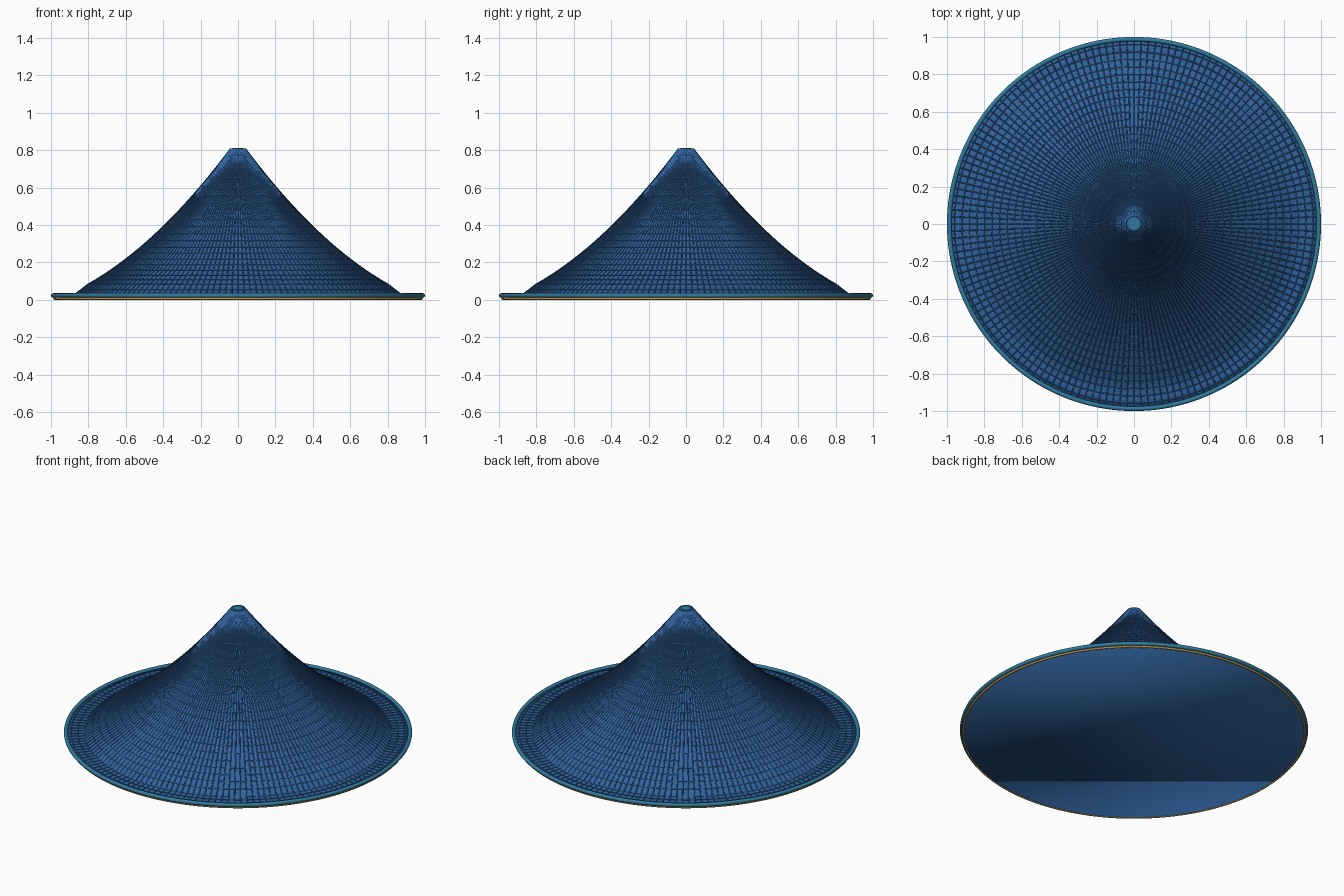
import bpy
import bmesh
import math

if "Cube" in bpy.data.objects:
    bpy.data.objects.remove(bpy.data.objects["Cube"], do_unlink=True)

RIBS = 160


def material(name, rgb):
    mat = bpy.data.materials.new(name)
    mat.use_nodes = True
    mat.diffuse_color = (*rgb, 1)
    mat.node_tree.nodes["Principled BSDF"].inputs["Base Color"].default_value = (*rgb, 1)
    return mat


BLUE = material("woven blue", (0.03, 0.125, 0.34))
TEAL = material("rim teal", (0.03, 0.2, 0.35))
GOLD = material("gold trim", (0.6, 0.33, 0.07))


def height(r):
    """Flared crown, a short step, then a flat brim."""
    if r <= 0.8:
        t = r - 0.04
        return 0.807 - 1.34 * t + 0.51 * t * t
    return max(0.022, 0.083 - 0.75 * (r - 0.8))


def around(r, z, count=RIBS):
    steps = [math.tau * i / count for i in range(count)]
    return [(r * math.cos(a), r * math.sin(a), z) for a in steps]


def strands(name, paths, radius, cyclic):
    """Thin tubes along many paths, joined as one mesh."""
    curve = bpy.data.curves.new(name, "CURVE")
    curve.dimensions = "3D"
    curve.bevel_depth = radius
    curve.bevel_resolution = 0
    for path in paths:
        spline = curve.splines.new("POLY")
        spline.points.add(len(path) - 1)
        for point, co in zip(spline.points, path):
            point.co = (*co, 1)
        spline.use_cyclic_u = cyclic
    curve.materials.append(BLUE)
    obj = bpy.data.objects.new(name, curve)
    bpy.context.collection.objects.link(obj)
    bpy.ops.object.select_all(action="DESELECT")
    obj.select_set(True)
    bpy.context.view_layer.objects.active = obj
    bpy.ops.object.convert(target="MESH")


def ring(name, major, minor, z, mat):
    bpy.ops.mesh.primitive_torus_add(major_radius=major, minor_radius=minor,
                                     major_segments=RIBS, minor_segments=12,
                                     location=(0, 0, z))
    obj = bpy.context.object
    obj.name = name
    obj.data.materials.append(mat)
    bpy.ops.object.shade_smooth()


# Body: lathed shell with closed top and base
radii = [0.04 + 0.038 * i for i in range(21)] + [0.88, 0.93, 0.985]
profile = [(0.985, 0.004)] + [(r, height(r)) for r in reversed(radii)]
bm = bmesh.new()
loops = [[bm.verts.new(co) for co in around(r, z)] for r, z in profile]
for low, high in zip(loops, loops[1:]):
    for i in range(RIBS):
        j = (i + 1) % RIBS
        bm.faces.new((low[i], low[j], high[j], high[i]))
bm.faces.new(list(reversed(loops[0])))
bm.faces.new(loops[-1])
for face in bm.faces:
    face.smooth = True
mesh = bpy.data.meshes.new("hat_body")
bm.to_mesh(mesh)
bm.free()
mesh.materials.append(BLUE)
bpy.context.collection.objects.link(bpy.data.objects.new("hat_body", mesh))

# Radial ribs running from the tip to the rim
rib_paths = []
for i in range(RIBS):
    a = math.tau * i / RIBS
    rib_paths.append([(r * math.cos(a), r * math.sin(a), height(r) + 0.001)
                      for r in radii])
strands("radial_ribs", rib_paths, 0.0032, False)

# Woven hoops around the crown and brim
hoops = [0.08 + 0.04 * i for i in range(23)]
strands("woven_hoops", [around(r, height(r) + 0.001) for r in hoops], 0.0028, True)

# Rim binding and the trim below it
ring("rim_binding", 0.988, 0.012, 0.023, TEAL)
ring("gold_trim", 0.982, 0.006, 0.006, GOLD)

# Small flat cap on the tip
bpy.ops.mesh.primitive_cylinder_add(vertices=32, radius=0.03, depth=0.012,
                                    location=(0, 0, 0.806))
cap = bpy.context.object
cap.name = "tip_cap"
cap.data.materials.append(TEAL)
bpy.ops.object.shade_smooth_by_angle()
